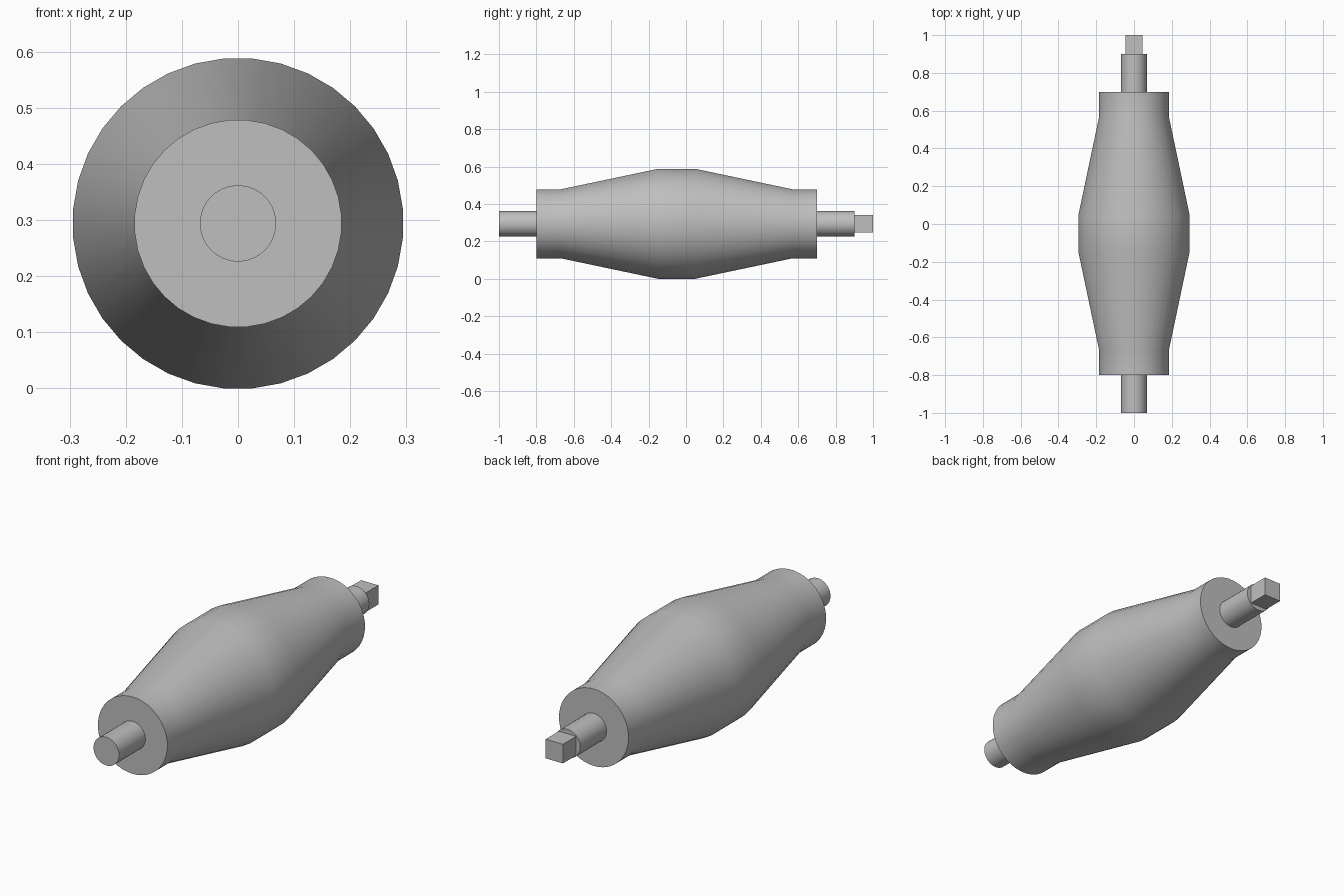
import bpy
import bmesh
import math

cube = bpy.data.objects.get("Cube")
if cube:
    bpy.data.objects.remove(cube, do_unlink=True)

AXIS_Z = 0.294
SIDES = 36

# Single plain grey
grey = bpy.data.materials.new("plain grey")
grey.use_nodes = True
grey.diffuse_color = (0.52, 0.52, 0.52, 1)
grey.node_tree.nodes["Principled BSDF"].inputs["Base Color"].default_value = (0.52, 0.52, 0.52, 1)


def finish(obj):
    obj.data.materials.append(grey)
    bpy.ops.object.select_all(action="DESELECT")
    obj.select_set(True)
    bpy.context.view_layer.objects.active = obj
    bpy.ops.object.shade_smooth_by_angle(angle=math.radians(30))


def lathe(name, profile):
    """Capped solid of revolution along y from (y, radius) pairs."""
    bm = bmesh.new()
    angles = [2 * math.pi * (i + 0.5) / SIDES for i in range(SIDES)]
    rings = [[bm.verts.new((r * math.cos(a), y, AXIS_Z + r * math.sin(a))) for a in angles]
             for y, r in profile]
    for low, high in zip(rings, rings[1:]):
        for i in range(SIDES):
            j = (i + 1) % SIDES
            bm.faces.new((low[i], low[j], high[j], high[i]))
    bm.faces.new(rings[0])
    bm.faces.new(rings[-1])
    bmesh.ops.recalc_face_normals(bm, faces=bm.faces)
    mesh = bpy.data.meshes.new(name)
    bm.to_mesh(mesh)
    bm.free()
    obj = bpy.data.objects.new(name, mesh)
    bpy.context.collection.objects.link(obj)
    finish(obj)


# Barrel with straight collars, tapers and a wide middle band
lathe("roller_body", [(-0.8, 0.185), (-0.67, 0.185), (-0.15, 0.295),
                      (0.05, 0.295), (0.57, 0.185), (0.7, 0.185)])

# Round axle stubs
lathe("front_axle", [(-1.0, 0.068), (-0.8, 0.068)])
lathe("back_axle", [(0.7, 0.068), (0.9, 0.068)])

# Square drive end
bpy.ops.mesh.primitive_cube_add(size=1, location=(0, 0.95, AXIS_Z))
drive = bpy.context.object
drive.name = "square_drive"
drive.scale = (0.092, 0.1, 0.092)
bpy.ops.object.transform_apply(location=False, rotation=False, scale=True)
finish(drive)
